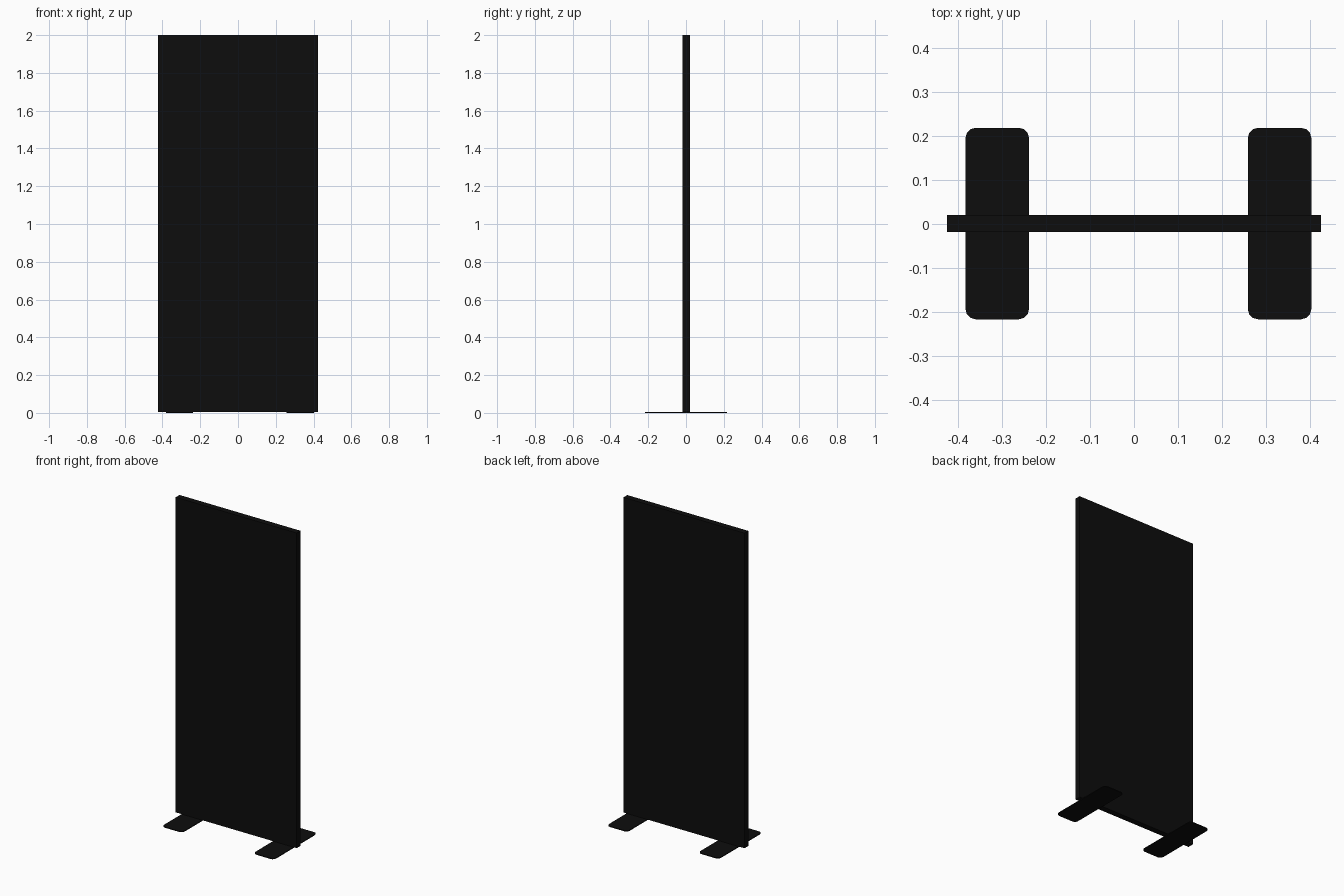
import bpy, bmesh

if "Cube" in bpy.data.objects:
    bpy.data.objects.remove(bpy.data.objects["Cube"])

black = bpy.data.materials.new("black")
black.diffuse_color = (0.004, 0.004, 0.004, 1)
black.use_nodes = True
black.node_tree.nodes["Principled BSDF"].inputs["Base Color"].default_value = black.diffuse_color


def box(name, x0, x1, y0, y1, z0, z1, corner=0):
    bm = bmesh.new()
    bmesh.ops.create_cube(bm, size=1)
    for v in bm.verts:
        v.co.x = x1 if v.co.x > 0 else x0
        v.co.y = y1 if v.co.y > 0 else y0
        v.co.z = z1 if v.co.z > 0 else z0
    if corner:
        # round only the upright corner edges
        upright = [e for e in bm.edges
                   if abs(e.verts[0].co.z - e.verts[1].co.z) > 1e-4]
        bmesh.ops.bevel(bm, geom=upright, offset=corner, segments=3,
                        profile=0.5, affect='EDGES')
    mesh = bpy.data.meshes.new(name)
    bm.to_mesh(mesh)
    bm.free()
    mesh.materials.append(black)
    ob = bpy.data.objects.new(name, mesh)
    bpy.context.collection.objects.link(ob)
    return ob


# Upright display panel
box("panel", -0.424, 0.424, -0.018, 0.02, 0.005, 2.0)

# Flat foot plates with rounded corners
for name, x in (("left_foot", -0.31), ("right_foot", 0.33)):
    box(name, x - 0.072, x + 0.072, -0.216, 0.218, 0, 0.005, corner=0.023)
